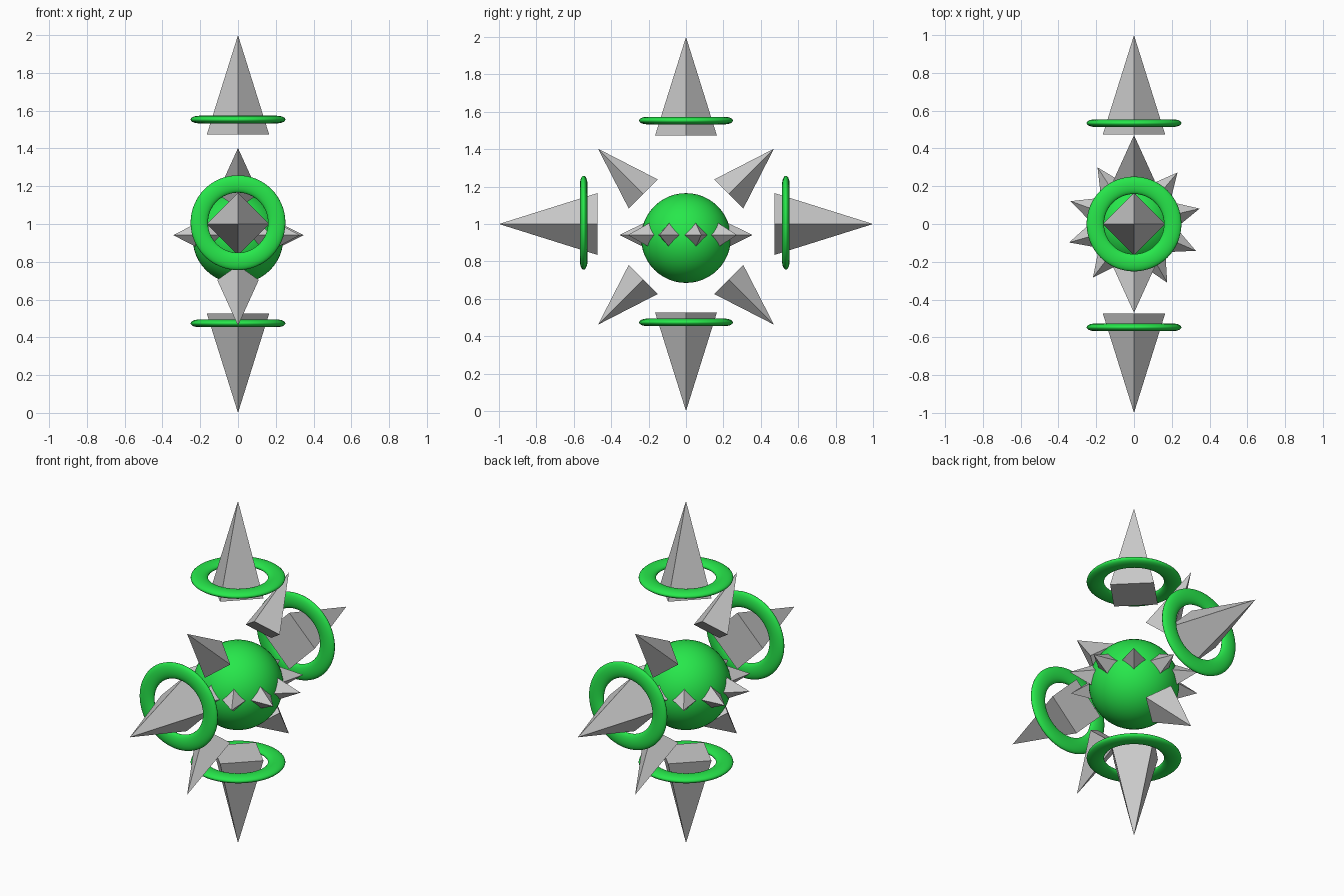
import bpy
from math import radians, sin, cos, pi

if "Cube" in bpy.data.objects:
    bpy.data.objects.remove(bpy.data.objects["Cube"])

green = bpy.data.materials.new("green")
green.diffuse_color = (0.02, 0.8, 0.07, 1)
green.use_nodes = True
green.node_tree.nodes["Principled BSDF"].inputs["Base Color"].default_value = green.diffuse_color


def spike(name, base, radius, length, rot, direction):
    """Four-sided pyramid whose base centre sits at `base`."""
    centre = [b + d * length / 2 for b, d in zip(base, direction)]
    bpy.ops.mesh.primitive_cone_add(vertices=4, radius1=radius, radius2=0, depth=length,
                                    location=centre, rotation=rot)
    bpy.context.object.name = name


def ring(name, loc, tilt):
    """Smooth flattened torus."""
    bpy.ops.mesh.primitive_torus_add(major_segments=64, minor_segments=20,
                                     major_radius=0.205, minor_radius=0.046,
                                     location=loc, rotation=(tilt, 0, 0))
    ob = bpy.context.object
    ob.name = name
    ob.scale.z = 0.44
    ob.data.materials.append(green)
    bpy.ops.object.shade_smooth()


# Core sphere
bpy.ops.mesh.primitive_uv_sphere_add(segments=48, ring_count=24, radius=0.24,
                                     location=(0, 0, 0.925))
core = bpy.context.object
core.name = "core"
core.data.materials.append(green)
bpy.ops.object.shade_smooth()

# Four large spikes: top, front, bottom, back
for i, side in enumerate(("top", "front", "bottom", "back")):
    t = i * pi / 2
    d = (0, -sin(t), cos(t))
    spike(side + "_spike", (0, d[1] * 0.474, 1 + d[2] * 0.474), 0.165, 0.526, (t, 0, 0), d)

# Flattened rings around the large spikes
ring("top_ring", (0, 0, 1.553), 0)
ring("bottom_ring", (0, 0, 0.474), 0)
ring("front_ring", (0, -0.547, 1.007), pi / 2)
ring("back_ring", (0, 0.534, 1.007), pi / 2)

# Four medium diagonal spikes
for i in range(4):
    t = pi / 4 + i * pi / 2
    d = (0, -sin(t), cos(t))
    spike(f"diagonal_spike_{i + 1}", (0, d[1] * 0.323, 0.932 + d[2] * 0.323),
          0.11, 0.342, (t, 0, 0), d)

# Ten small spikes around the core
for i, deg in enumerate((13.2, 49.8, 86.3, 122.8, 160.2, 195.9, 232.5, 266, 299.5, 336.6)):
    a = radians(deg)
    d = (cos(a), sin(a), 0)
    spike(f"small_spike_{i + 1}", (d[0] * 0.222, d[1] * 0.222, 0.941),
          0.066, 0.135, (0, pi / 2, a), d)
